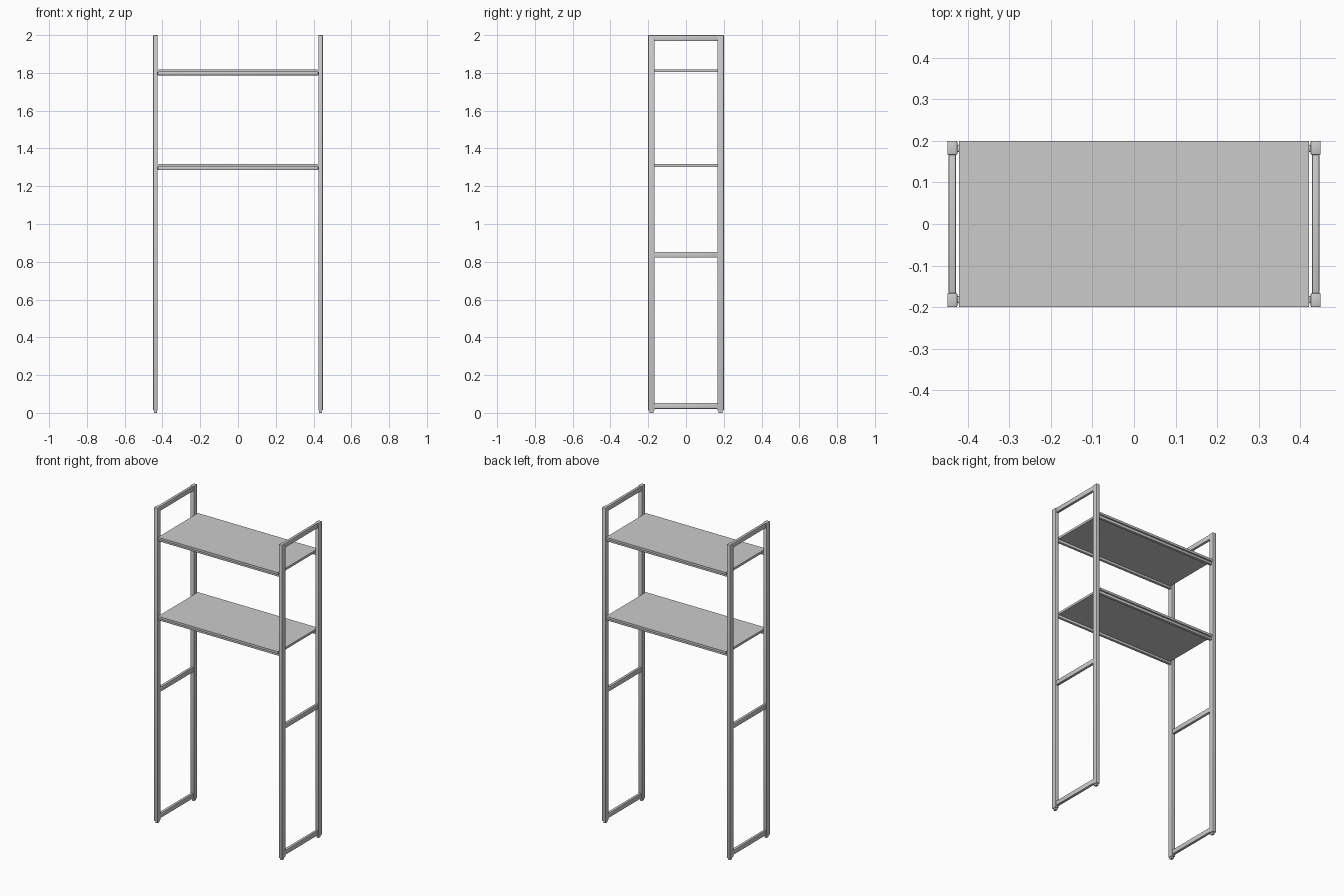
import bpy
import math

cube = bpy.data.objects.get("Cube")
if cube:
    bpy.data.objects.remove(cube, do_unlink=True)

grey = bpy.data.materials.new("light grey")
grey.use_nodes = True
colour = (0.6, 0.6, 0.6, 1)
grey.diffuse_color = colour
grey.node_tree.nodes["Principled BSDF"].inputs["Base Color"].default_value = colour


def box(name, x, y, z, bevel=0.0, segments=2):
    """Box between the (low, high) limits on each axis, with rounded edges."""
    limits = (x, y, z)
    bpy.ops.mesh.primitive_cube_add(size=1, location=[(a + b) / 2 for a, b in limits])
    obj = bpy.context.object
    obj.name = name
    obj.scale = [b - a for a, b in limits]
    bpy.ops.object.transform_apply(location=False, rotation=False, scale=True)
    obj.data.materials.append(grey)
    if bevel:
        mod = obj.modifiers.new("rounded edges", "BEVEL")
        mod.width = bevel
        mod.segments = segments
        bpy.ops.object.modifier_apply(modifier=mod.name)
        bpy.ops.object.shade_smooth_by_angle(angle=math.radians(35))
    return obj


def span(centre, size):
    return (centre - size / 2, centre + size / 2)


POST_X, POST_Y = 0.437, 0.183

# Side frames: two posts with feet, joined by three crossbars
for side, sx in (("left", 1), ("right", -1)):
    x = sx * POST_X
    for end, sy in (("front", -1), ("back", 1)):
        y = sy * POST_Y
        box(f"{end}_{side}_post", span(x, 0.024), span(y, 0.034), (0.012, 2.0), 0.003)
        box(f"{end}_{side}_foot", span(x, 0.016), span(y, 0.022), (0, 0.014), 0.002)
    for level, z in (("bottom", 0.037), ("middle", 0.837), ("top", 1.984)):
        box(f"{level}_{side}_crossbar", span(x, 0.018), (-0.168, 0.168),
            span(z, 0.031), 0.004)

# Shelves: a thin board resting on a front and a back rail
for level, top in (("lower", 1.317), ("upper", 1.818)):
    box(f"{level}_shelf", span(0, 0.842), (-0.2, 0.2), (top - 0.014, top))
    for end, sy in (("front", -1), ("back", 1)):
        box(f"{level}_{end}_rail", span(0, 0.852), span(sy * 0.182, 0.018),
            (top - 0.031, top - 0.013), 0.004)
